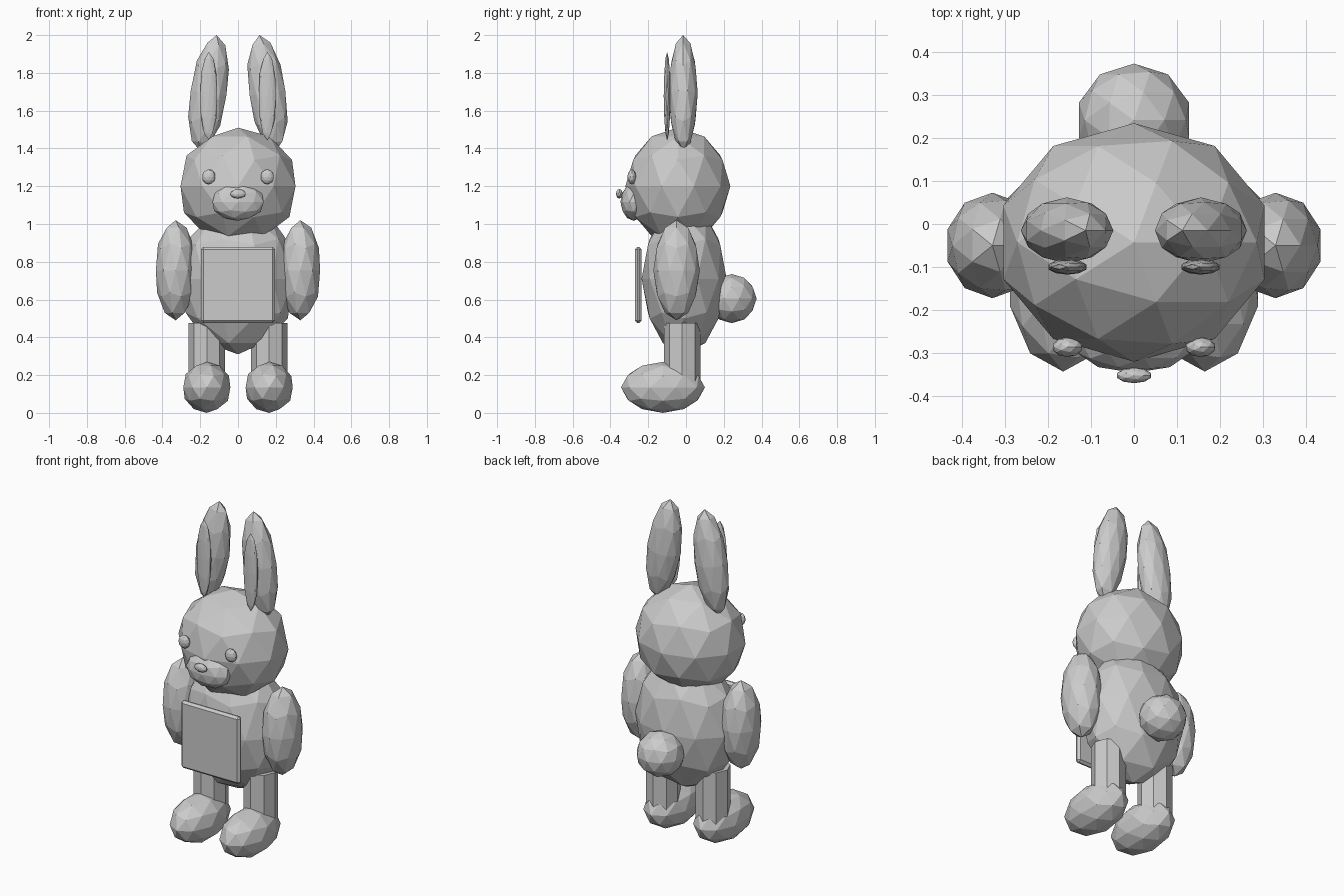
import bpy
from mathutils import Vector

cube = bpy.data.objects.get("Cube")
if cube:
    bpy.data.objects.remove(cube, do_unlink=True)

grey = bpy.data.materials.new("plain_grey")
grey.use_nodes = True
COLOUR = (0.6, 0.6, 0.6, 1.0)
grey.diffuse_color = COLOUR
grey.node_tree.nodes["Principled BSDF"].inputs["Base Color"].default_value = COLOUR


def finish(name):
    obj = bpy.context.object
    obj.name = name
    obj.data.materials.append(grey)
    return obj


def ball(name, centre, radii, tilt=0.0):
    """Faceted ellipsoid, optionally leaning sideways."""
    bpy.ops.mesh.primitive_ico_sphere_add(
        subdivisions=2, radius=1, location=centre, rotation=(0, tilt, 0))
    obj = finish(name)
    obj.scale = radii
    return obj


# Torso, head and tail
ball("body", (0, -0.01, 0.71), (0.31, 0.225, 0.40))
ball("head", (0, -0.043, 1.20), (0.32, 0.278, 0.31))
ball("tail", (0, 0.242, 0.605), (0.135, 0.132, 0.13))

# Muzzle and nose
ball("muzzle", (0, -0.277, 1.117), (0.142, 0.07, 0.10))
ball("nose", (0, -0.353, 1.16), (0.042, 0.018, 0.025))

# Paired parts
for side, s in (("left", 1), ("right", -1)):
    ball(side + "_eye", (s * 0.155, -0.287, 1.25), (0.036, 0.023, 0.04))
    ball(side + "_ear", (s * 0.156, -0.015, 1.693), (0.10, 0.077, 0.31), -s * 0.14)
    ball(side + "_inner_ear", (s * 0.155, -0.1, 1.678), (0.047, 0.018, 0.233))
    ball(side + "_arm", (s * 0.33, -0.05, 0.755), (0.11, 0.123, 0.265))
    ball(side + "_foot", (s * 0.165, -0.122, 0.135), (0.131, 0.222, 0.135))

    # Eight-sided leg
    bpy.ops.mesh.primitive_cylinder_add(
        vertices=8, radius=0.096, depth=0.34, location=(s * 0.165, -0.02, 0.305))
    finish(side + "_leg")

# Belly panel with chamfered edges
bpy.ops.mesh.primitive_cube_add(size=1, location=(0, -0.252, 0.677))
panel = finish("belly_panel")
size = Vector((0.39, 0.034, 0.404))
for v in panel.data.vertices:
    v.co = v.co * size
bevel = panel.modifiers.new("chamfer", "BEVEL")
bevel.width = 0.013
bevel.segments = 1
